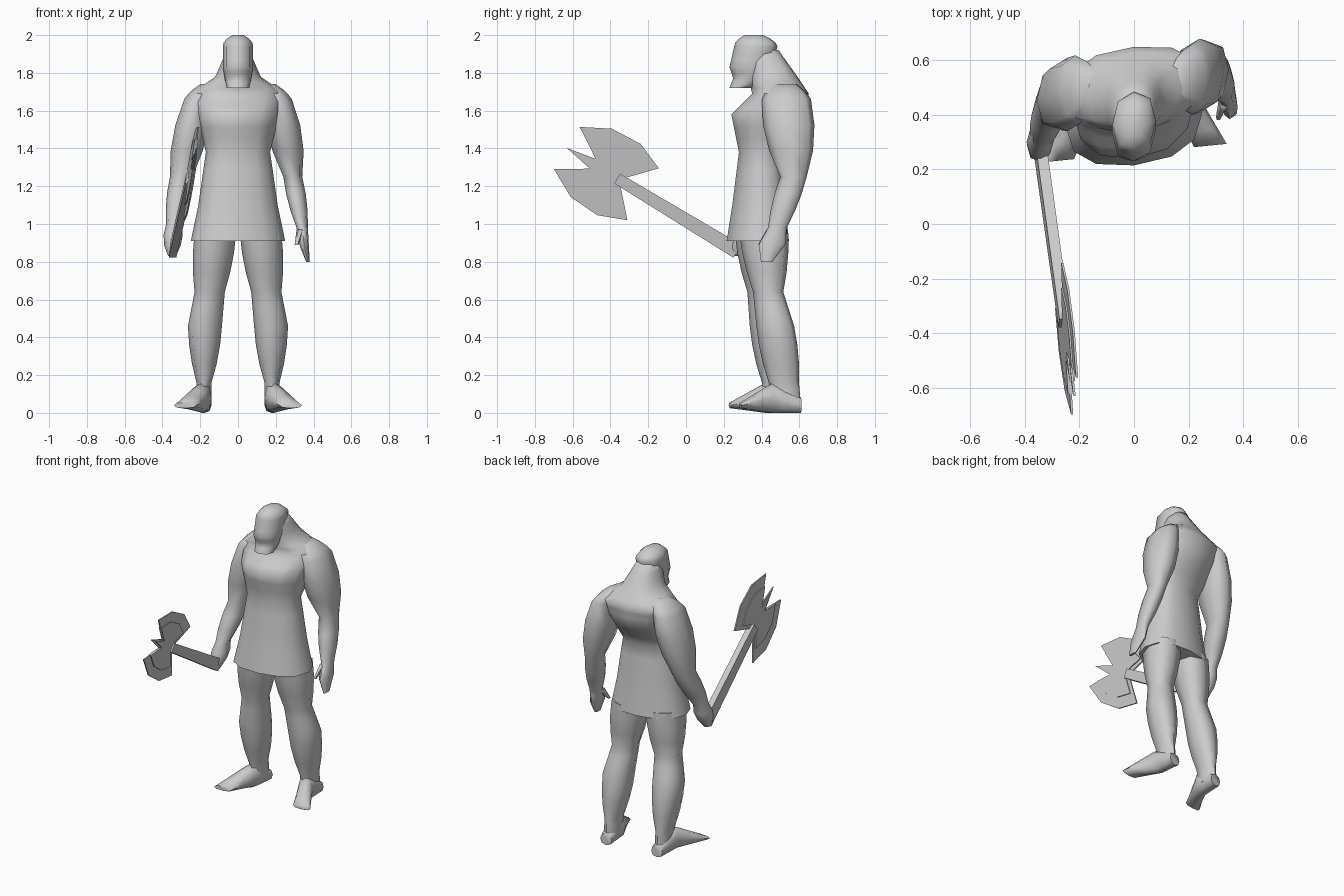
import bpy, bmesh, math
from mathutils import Vector

cube = bpy.data.objects.get("Cube")
if cube:
    bpy.data.objects.remove(cube, do_unlink=True)

COLOR = (.6, .6, .6, 1)
grey = bpy.data.materials.new("plain_grey")
grey.use_nodes = True
grey.diffuse_color = COLOR
grey.node_tree.nodes["Principled BSDF"].inputs["Base Color"].default_value = COLOR

BODY_TURN = .1  # the left side of the body is turned slightly backward
RINGS_PER_SEGMENT = 3


def finish(name, bm, degrees):
    bmesh.ops.recalc_face_normals(bm, faces=bm.faces)
    mesh = bpy.data.meshes.new(name)
    bm.to_mesh(mesh)
    bm.free()
    mesh.materials.append(grey)
    obj = bpy.data.objects.new(name, mesh)
    bpy.context.collection.objects.link(obj)
    bpy.ops.object.select_all(action='DESELECT')
    obj.select_set(True)
    bpy.context.view_layer.objects.active = obj
    bpy.ops.object.shade_smooth_by_angle(angle=math.radians(degrees))


def bridge(bm, lower, upper):
    """Join two vertex loops of equal length with quads."""
    for i, vert in enumerate(lower):
        bm.faces.new((lower[i - 1], vert, upper[i], upper[i - 1]))


def rounded(value):
    """Push a circle coordinate outward for a slightly boxy section."""
    return math.copysign(abs(value) ** .85, value)


def body_part(name, joints, bulges, side=1, sides=8, along_y=False):
    """Loft sections between joints given as (centre, half width, half depth).

    Each segment swells by its bulge at mid-length, like a muscle.
    """
    sections = []
    for (c0, w0, d0), (c1, w1, d1), bulge in zip(joints, joints[1:], bulges):
        for step in range(RINGS_PER_SEGMENT):
            t = step / RINGS_PER_SEGMENT
            swell = bulge * math.sin(math.pi * t)
            sections.append((Vector(c0).lerp(Vector(c1), t),
                             w0 + (w1 - w0) * t + swell,
                             d0 + (d1 - d0) * t + swell))
    last_centre, last_width, last_depth = joints[-1]
    sections.append((Vector(last_centre), last_width, last_depth))

    bm = bmesh.new()
    loops = []
    depth_axis = Vector((0, 0, 1)) if along_y else Vector((0, 1, 0))
    for centre, width, depth in sections:
        loop = []
        for i in range(sides):
            angle = math.tau * i / sides
            point = centre + depth_axis * depth * rounded(math.sin(angle))
            point.x = side * (point.x + width * rounded(math.cos(angle)))
            point.y += BODY_TURN * point.x
            loop.append(bm.verts.new(point))
        loops.append(loop)
    for lower, upper in zip(loops, loops[1:]):
        bridge(bm, lower, upper)
    bm.faces.new(loops[0])
    bm.faces.new(loops[-1])
    finish(name, bm, 65)


# Torso: flared tunic hem, hips, waist, chest, hunched shoulders, thick neck
hem = ((0, .38, .91), .25, .165)
hips = ((0, .385, 1.1), .21, .14)
waist = ((0, .39, 1.38), .17, .11)
chest = ((0, .44, 1.58), .22, .2)
shoulders = ((0, .5, 1.69), .25, .15)
nape = ((0, .46, 1.78), .12, .13)
neck = ((0, .4, 1.92), .06, .09)
body_part("torso", [hem, hips, waist, chest, shoulders, nape, neck], [0] * 6, sides=12)

# Head: jaw, recessed mouth, nose, brow and crown
jaw = ((0, .29, 1.72), .06, .06)
mouth = ((0, .33, 1.77), .07, .08)
nose = ((0, .34, 1.83), .08, .11)
brow = ((0, .37, 1.94), .08, .115)
crown = ((0, .36, 2), .03, .05)
body_part("head", [jaw, mouth, nose, brow, crown], [0, 0, 0, .015])

# Legs and splayed feet, mirrored
hip = ((.12, .4, .95), .11, .13)
knee = ((.15, .42, .64), .08, .08)
calf = ((.175, .455, .46), .09, .1)
ankle = ((.18, .5, .16), .04, .08)
sole = ((.18, .51, .05), .04, .08)
heel = ((.18, .59, .04), .04, .04)
instep = ((.19, .44, .08), .05, .08)
toes = ((.28, .26, .04), .06, .015)
for side, label in ((1, "left"), (-1, "right")):
    body_part(label + "_leg", [hip, knee, calf, ankle, sole], [.01, 0, .01, 0], side)
    body_part(label + "_foot", [heel, instep, toes], [0, 0], side, along_y=True)

# Left arm hanging at the side, with its thumb
shoulder_cap = ((.15, .51, 1.74), .05, .06)
shoulder = ((.215, .51, 1.66), .07, .13)
elbow = ((.29, .54, 1.25), .05, .07)
wrist = ((.34, .45, .98), .03, .05)
palm = ((.35, .42, .89), .025, .07)
fingers = ((.37, .39, .8), .01, .03)
body_part("left_arm", [shoulder_cap, shoulder, elbow, wrist, palm, fingers],
          [.01, .03, .01, 0, 0])
thumb_root = ((.33, .42, .97), .02, .03)
thumb_tip = ((.31, .36, .89), .01, .01)
body_part("left_thumb", [thumb_root, thumb_tip], [0], sides=6)

# Right arm reaching forward to grip the handle
elbow = ((.3, .48, 1.25), .06, .08)
wrist = ((.34, .36, 1), .04, .05)
fist = ((.35, .3, .83), .02, .03)
body_part("right_arm", [shoulder_cap, shoulder, elbow, wrist, fist],
          [.01, .025, .01, .02], side=-1)

# Axe frame: head centre, direction along the handle, direction across it
AXE_CENTRE = Vector((-.26, -.33, 1.22))
ALONG = Vector((.12, -.86, .52))
ACROSS = Vector((.07, .52, .86))


def axe_part(name, half_outline, thickness):
    """Mirror a half outline over the handle axis and give it thickness."""
    mirrored = [(u, -v) for u, v in reversed(half_outline) if v]
    bm = bmesh.new()
    layers = []
    for offset in (-thickness / 2, thickness / 2):
        base = AXE_CENTRE + Vector((offset, 0, 0))
        layers.append([bm.verts.new(base + ALONG * u + ACROSS * v)
                       for u, v in half_outline + mirrored])
        bm.faces.new(layers[-1])
    bridge(bm, *layers)
    finish(name, bm, 30)


# Thin double blades with an end spike, a thicker hub and a square handle
blade = [(0, .03), (-.12, .16), (.03, .22), (.2, .21), (.35, .13), (.19, .03), (.35, 0)]
HUB_SCALE, HUB_MIDDLE = .7, .14
hub = [(HUB_MIDDLE + (u - HUB_MIDDLE) * HUB_SCALE, v * HUB_SCALE) for u, v in blade]
axe_part("axe_blades", blade, .008)
axe_part("axe_hub", hub, .02)
axe_part("axe_handle", [(-.7, .04), (.04, .03)], .04)
